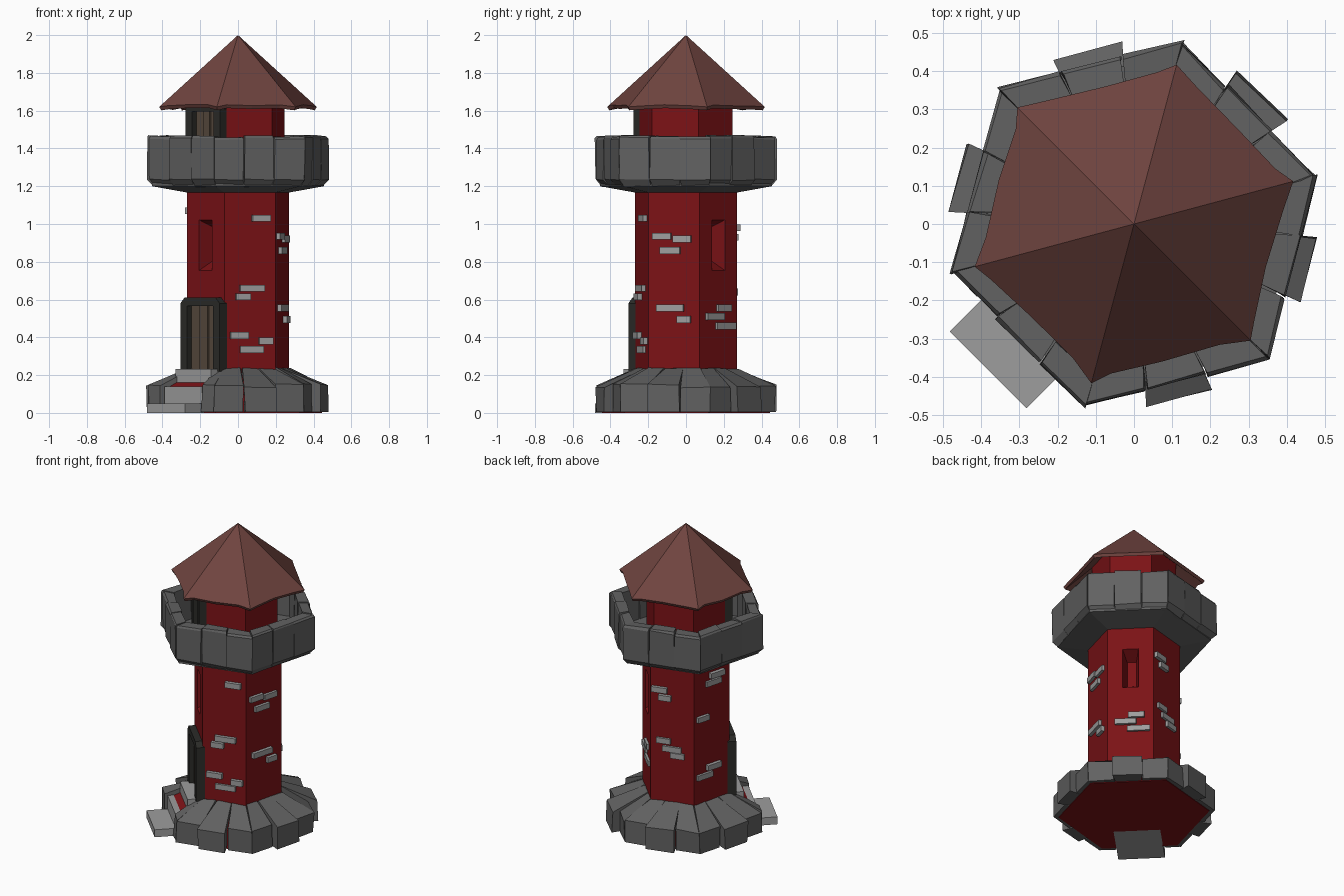
import bpy, bmesh, math, random
from mathutils import Vector

if "Cube" in bpy.data.objects:
    bpy.data.objects.remove(bpy.data.objects["Cube"])

random.seed(4)
FACES = [45 + 60 * i for i in range(6)]   # outward directions of the hexagon sides
DOOR = 225
TAN = math.tan(math.radians(30))


def material(name, rgb):
    m = bpy.data.materials.new(name)
    m.diffuse_color = (*rgb, 1)
    m.use_nodes = True
    m.node_tree.nodes["Principled BSDF"].inputs["Base Color"].default_value = m.diffuse_color
    return m


RED = material("red_wall", (0.2, 0.006, 0.008))
STONE = material("dark_stone", (0.12, 0.12, 0.12))
PALE = material("pale_stone", (0.34, 0.34, 0.34))
ROOF = material("roof_tile", (0.16, 0.058, 0.05))
FRAME = material("dark_frame", (0.025, 0.025, 0.022))
WOOD = material("wood", (0.095, 0.068, 0.048))


def finish(name, bm, mat):
    bmesh.ops.recalc_face_normals(bm, faces=bm.faces)
    me = bpy.data.meshes.new(name)
    bm.to_mesh(me)
    bm.free()
    ob = bpy.data.objects.new(name, me)
    bpy.context.collection.objects.link(ob)
    if mat:
        me.materials.append(mat)
    return ob


def place(a, r, u, z):
    """Point at distance r out of side a, u along it, height z."""
    c, s = math.cos(math.radians(a)), math.sin(math.radians(a))
    return Vector((r * c - u * s, r * s + u * c, z))


def loft(bm, *loops, caps=True):
    rows = [[bm.verts.new(p) for p in loop] for loop in loops]
    n = len(rows[0])
    for A, B in zip(rows, rows[1:]):
        for i in range(n):
            bm.faces.new((A[i], A[(i + 1) % n], B[(i + 1) % n], B[i]))
    if caps:
        bm.faces.new(rows[0])
        bm.faces.new(rows[-1])


def slab(bm, a, outline, r0, r1, shrink=1.0):
    """(u, z) outline on side a, extruded from r0 to r1."""
    loft(bm, [place(a, r0, u * shrink, z) for u, z in outline],
         [place(a, r1, u, z) for u, z in outline])


def box(bm, a, u, z, w, h, r0, r1):
    slab(bm, a, [(u - w / 2, z), (u + w / 2, z), (u + w / 2, z + h), (u - w / 2, z + h)], r0, r1)


def wedge(bm, a, profile, k0, k1, jit):
    """(r, z) profile as a fan-shaped stone between two radial cuts."""
    def side(k):
        return [place(a, r, k * r * TAN, z) +
                Vector([random.uniform(-jit, jit) for _ in range(2)] + [random.uniform(-jit, jit) if z > 0.1 else 0])
                for r, z in profile]
    loft(bm, side(k0), side(k1))


def hex_ring(R, z):
    return [Vector((R * math.cos(math.radians(15 + 60 * i)),
                    R * math.sin(math.radians(15 + 60 * i)), z)) for i in range(6)]


def hex_lathe(name, profile, mat):
    bm = bmesh.new()
    loft(bm, *[hex_ring(R, z) for R, z in profile])
    return finish(name, bm, mat)


# Red tower body with foot and upper room
tower = hex_lathe("tower_wall", [(0.46, 0), (0.46, 0.125), (0.28, 0.215), (0.28, 1.22),
                                 (0.255, 1.22), (0.255, 1.76)], RED)

# Tapered window slits cut into two opposite sides
bm = bmesh.new()
for a in (45, 225):
    loft(bm, [place(a, 0.15, u, z) for u, z in ((-.028, .81), (.028, .81), (.028, .98), (-.028, .98))],
         [place(a, 0.25, u, z) for u, z in ((-.05, .75), (.05, .75), (.05, 1.025), (-.05, 1.025))])
cutter = finish("window_cutter", bm, None)
cutter.hide_render = True
mod = tower.modifiers.new("windows", 'BOOLEAN')
mod.object = cutter
mod.solver = 'EXACT'
bpy.context.view_layer.objects.active = tower
bpy.ops.object.modifier_apply(modifier=mod.name)
bpy.data.objects.remove(cutter)

# Sloping foot stones, the middle one of each side standing proud
bm = bmesh.new()
for a in FACES:
    for j, (k0, k1) in enumerate(((-1, -.36), (-.33, .33), (.36, 1))):
        if a == DOOR:
            if j == 1:
                continue
            k0, k1 = (-1, -.62) if j == 0 else (.62, 1)
        r = (0.475 if j == 1 else 0.425) + random.uniform(-.006, .004)
        top = 0.145 + random.uniform(-.012, .008)
        wedge(bm, a, [(0.22, .004), (r, .004), (r, top), (0.25, .235), (0.22, .235)], k0, k1, .005)
finish("foot_stones", bm, STONE)

# Balcony floor
hex_lathe("balcony_floor", [(0.27, 1.165), (0.47, 1.2), (0.47, 1.25), (0.2, 1.25)], STONE)

# Parapet stones, three per side
bm = bmesh.new()
for a in FACES:
    for j, (k0, k1) in enumerate(((-1, -.345), (-.325, .325), (.345, 1))):
        r = 0.43 + random.uniform(-.006, .006)
        top = 1.465 + random.uniform(-.006, .004)
        wedge(bm, a, [(0.355, 1.195), (r - .03, 1.2), (r, 1.235), (r, top - .012),
                      (r - .008, top), (0.36, top)], k0, k1, .004)
finish("parapet_stones", bm, STONE)

# Hollow roof with a worn eave
t = []
for i in range(6):
    t += [1.0] + [random.uniform(.965, .995) for _ in range(3)]
corners = hex_ring(0.432, 0)
eave = []
for i in range(6):
    for j, f in enumerate((0, .12, .45, .82)):
        s = t[i * 4 + j]
        p = corners[i].lerp(corners[(i + 1) % 6], f) * s
        eave.append(Vector((p.x, p.y, 2 - .38 * s)))
bm = bmesh.new()
outer = [bm.verts.new(p) for p in eave]
inner = [bm.verts.new((p.x * .975, p.y * .975, p.z - .018)) for p in eave]
tip, tip_in = bm.verts.new((0, 0, 2)), bm.verts.new((0, 0, 1.965))
for i in range(len(eave)):
    k = (i + 1) % len(eave)
    bm.faces.new((outer[i], outer[k], tip))
    bm.faces.new((inner[k], inner[i], tip_in))
    bm.faces.new((outer[k], outer[i], inner[i], inner[k]))
finish("roof", bm, ROOF)

# Doors with chamfered frames, at the ground and on the balcony
for name, z0, z1, ap, half in (("lower", .22, .61, .2425, .147), ("upper", 1.24, 1.64, .221, .13)):
    w, c, hi = half - .05, .03, z1 - .045
    bm = bmesh.new()
    for s in (-1, 1):
        slab(bm, DOOR, [(s * w, z0), (s * half, z0), (s * half, hi), (s * w, hi)], ap - .05, ap + .042)
    slab(bm, DOOR, [(-half, hi), (half, hi), (half, z1 - c), (half - c, z1),
                    (c - half, z1), (-half, z1 - c)], ap - .05, ap + .042)
    finish(name + "_door_frame", bm, FRAME)
    bm = bmesh.new()
    for i, d in enumerate((.012, .018, .01)):
        box(bm, DOOR, (i - 1) * w * 2 / 3, z0, w * 2 / 3 - .004, hi - z0, ap - .03, ap + d)
    finish(name + "_door", bm, WOOD)

# Entrance steps
bm = bmesh.new()
for r, z, h, w in ((.54, 0, .05, .285), (.41, .05, .09, .28), (.335, .14, .092, .265)):
    box(bm, DOOR, 0, z, w, h, .2, r)
finish("steps", bm, PALE)

# Exposed bricks: side -> (along, height, width)
BRICKS = {
    285: [(.06, 1.03, .1), (.01, .66, .135), (-.04, .615, .08), (-.06, .41, .1), (.085, .38, .075), (.01, .335, .13)],
    345: [(-.065, .935, .1), (.045, .92, .1), (-.02, .86, .11), (-.02, .555, .15), (.055, .495, .075)],
    45: [(-.03, .51, .13), (.035, .555, .1), (.05, .46, .14)],
    105: [(-.08, .98, .1), (-.045, .93, .08), (-.055, .64, .09), (0, .59, .12), (.035, .55, .09)],
    165: [(.035, 1.07, .11), (.01, 1.02, .12), (-.075, .8, .09), (.01, .46, .11), (-.06, .41, .12)],
}
bm = bmesh.new()
for a, items in BRICKS.items():
    for u, z, w in items:
        box(bm, a, u, z - .018, w, .036, .22, .2425 + random.uniform(.014, .024))
finish("exposed_bricks", bm, PALE)
